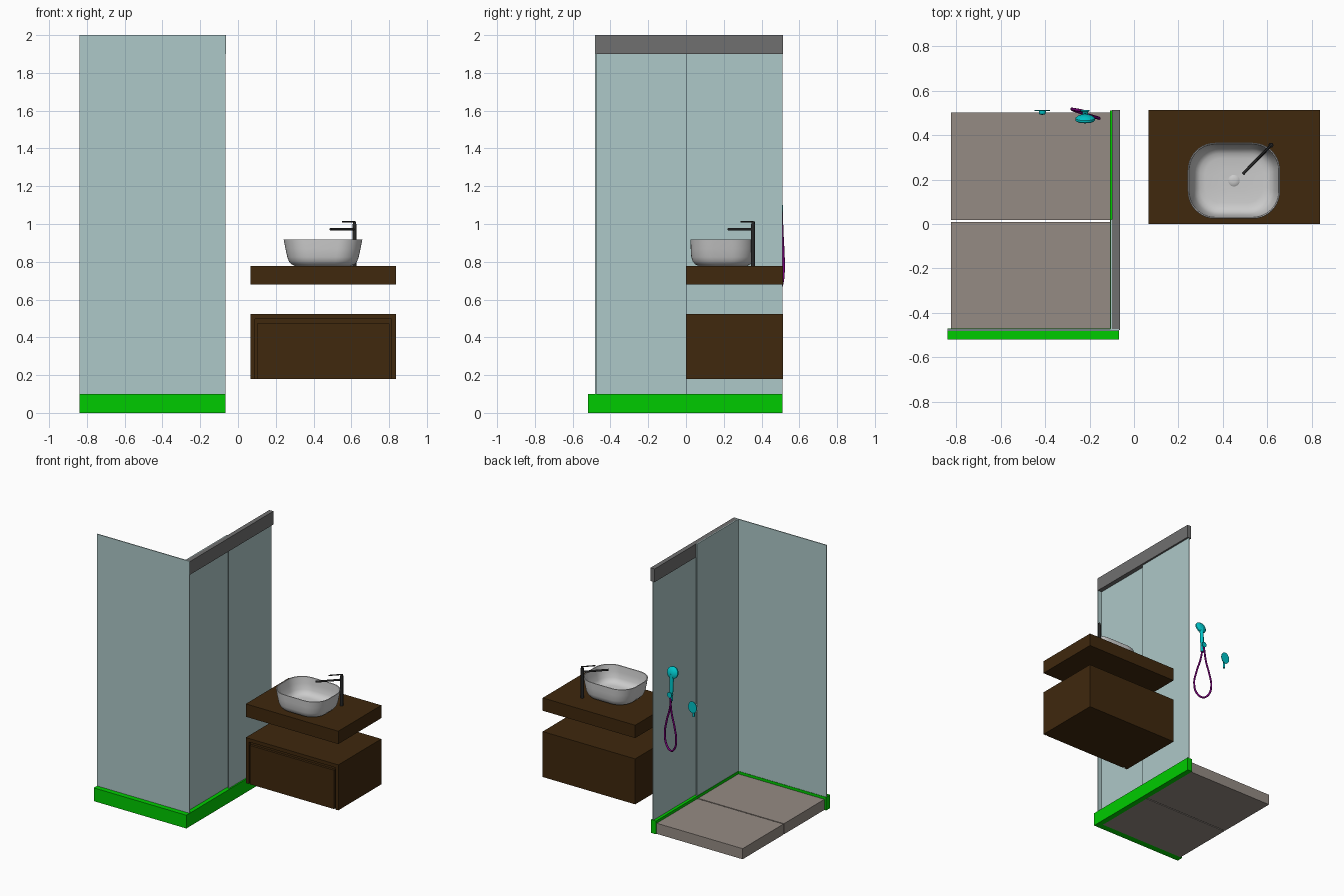
import bpy, bmesh, math
from mathutils import Vector

if "Cube" in bpy.data.objects:
    bpy.data.objects.remove(bpy.data.objects["Cube"])


def mat(name, r, g, b):
    m = bpy.data.materials.new(name)
    m.diffuse_color = (r, g, b, 1)
    m.use_nodes = True
    m.node_tree.nodes["Principled BSDF"].inputs["Base Color"].default_value = m.diffuse_color
    return m


GREEN = mat("green", 0.0, 0.6, 0.0)
WOOD = mat("dark_wood", 0.05, 0.021, 0.004)
GLASS = mat("glass", 0.42, 0.58, 0.58)
TILE = mat("tile", 0.30, 0.26, 0.23)
RAIL = mat("rail", 0.16, 0.16, 0.16)
BLACK = mat("black", 0.02, 0.02, 0.02)
CYAN = mat("cyan", 0.0, 0.55, 0.58)
PURPLE = mat("purple", 0.2, 0.0, 0.2)


def finish(name, bm, m, smooth=False):
    bmesh.ops.recalc_face_normals(bm, faces=bm.faces)
    me = bpy.data.meshes.new(name)
    bm.to_mesh(me)
    bm.free()
    ob = bpy.data.objects.new(name, me)
    bpy.context.collection.objects.link(ob)
    if m:
        me.materials.append(m)
    if smooth:
        bpy.ops.object.select_all(action='DESELECT')
        ob.select_set(True)
        bpy.context.view_layer.objects.active = ob
        bpy.ops.object.shade_smooth_by_angle(angle=math.radians(40))
    return ob


def box(name, x, y, z, m):
    bm = bmesh.new()
    bmesh.ops.create_cube(bm, size=1)
    for v in bm.verts:
        v.co = [a[0] + (c + 0.5) * (a[1] - a[0]) for a, c in zip((x, y, z), v.co)]
    return finish(name, bm, m)


def loft(name, rings, m):
    bm = bmesh.new()
    loops = [[bm.verts.new(p) for p in r] for r in rings]
    n = len(loops[0])
    for a, b in zip(loops, loops[1:]):
        for i in range(n):
            j = (i + 1) % n
            bm.faces.new((a[i], a[j], b[j], b[i]))
    bm.faces.new(loops[0][::-1])
    bm.faces.new(loops[-1])
    return finish(name, bm, m, True)


def turned(name, base, axis, profile, m, sx=1.0, n=24):
    """Circular rings of (distance along axis, radius)."""
    base, axis = Vector(base), Vector(axis).normalized()
    u = axis.cross(Vector((0, 0, 1)))
    u = u.normalized() if u.length > 0.01 else Vector((1, 0, 0))
    w = axis.cross(u)
    ang = [2 * math.pi * i / n for i in range(n)]
    return loft(name, [[base + axis * d + r * (u * math.cos(a) * sx + w * math.sin(a))
                        for a in ang] for d, r in profile], m)


def rod(name, a, b, r, m, r2=None):
    d = Vector(b) - Vector(a)
    return turned(name, a, d, [(0, r), (d.length, r if r2 is None else r2)], m)


# Shower tray: kerbs and two floor slabs
box("front_kerb", (-0.84, -0.067), (-0.52, -0.471), (0, 0.1), GREEN)
box("side_kerb", (-0.108, -0.067), (-0.471, 0.512), (0, 0.1), GREEN)
box("floor_slab_front", (-0.825, -0.108), (-0.471, 0.01), (0, 0.08), TILE)
box("floor_slab_back", (-0.825, -0.108), (0.018, 0.503), (0, 0.08), TILE)

# Glass screens and sliding rail
box("front_glass", (-0.84, -0.067), (-0.481, -0.474), (0.1, 2), GLASS)
box("fixed_side_glass", (-0.105, -0.098), (-0.474, 0.02), (0.1, 2), GLASS)
box("sliding_side_glass", (-0.085, -0.078), (0, 0.512), (0.1, 1.9), GLASS)
box("top_rail", (-0.098, -0.064), (-0.478, 0.513), (1.9, 2), RAIL)

# Vanity: worktop, cabinet shell and drawer front
box("worktop", (0.065, 0.837), (0, 0.513), (0.68, 0.777), WOOD)
box("cabinet_body", (0.065, 0.837), (0.018, 0.513), (0.18, 0.523), WOOD)
for side, x in (("left", (0.065, 0.09)), ("right", (0.812, 0.837))):
    box(side + "_cabinet_edge", x, (0, 0.018), (0.18, 0.523), WOOD)
box("top_cabinet_edge", (0.09, 0.812), (0, 0.018), (0.496, 0.523), WOOD)
box("drawer_front", (0.1, 0.802), (0, 0.018), (0.18, 0.473), WOOD)


# Basin: rounded rectangle rings, outside then inside
def rounded_ring(hx, hy, z, n=10):
    r = 0.72 * hy
    pts = []
    for k, (sx, sy) in enumerate(((1, 1), (-1, 1), (-1, -1), (1, -1))):
        for i in range(n + 1):
            a = math.pi / 2 * (k + i / n)
            pts.append(Vector((0.45 + sx * (hx - r) + r * math.cos(a),
                               0.195 + sy * (hy - r) + r * math.sin(a), z)))
    return pts


SECTION = [(0.13, 0.11, 0.777), (0.15, 0.13, 0.779), (0.168, 0.147, 0.787),
           (0.181, 0.160, 0.803), (0.189, 0.167, 0.825), (0.199, 0.170, 0.87),
           (0.208, 0.171, 0.917), (0.206, 0.169, 0.919), (0.202, 0.165, 0.917),
           (0.193, 0.160, 0.87), (0.181, 0.152, 0.828), (0.170, 0.140, 0.808),
           (0.153, 0.122, 0.796), (0.13, 0.10, 0.792), (0.06, 0.05, 0.789)]
loft("basin", [rounded_ring(*s) for s in SECTION], None)
turned("drain", (0.45, 0.195, 0.787), (0, 0, 1),
       [(0, 0.026), (0.008, 0.026), (0.012, 0.02), (0.014, 0.008)], None)

# Tap
px, py = 0.617, 0.355
rod("tap_post", (px, py, 0.777), (px, py, 1.0), 0.011, BLACK)
rod("tap_cap", (px, py, 1.0), (px, py, 1.012), 0.009, BLACK)
rod("tap_spout", (px, py, 0.972), (0.49, 0.225, 0.972), 0.007, BLACK)
rod("tap_lever", (px, py, 1.011), (0.553, 0.29, 1.011), 0.004, BLACK)

# Hand shower: wall holder, handle and tilted head
turned("shower_holder", (-0.22, 0.513, 1.08), (0, -1, 0),
       [(0, 0.02), (0.006, 0.02), (0.008, 0.013), (0.03, 0.012)], CYAN)
rod("shower_handle", (-0.22, 0.49, 1.03), (-0.22, 0.482, 1.23), 0.011, CYAN, 0.015)
turned("shower_head", (-0.22, 0.492, 1.24), (0, -1, -0.25),
       [(0, 0.015), (0.006, 0.032), (0.016, 0.044), (0.026, 0.044), (0.03, 0.038)], CYAN)

# Hose loop hanging from the handle
cu = bpy.data.curves.new("shower_hose", 'CURVE')
cu.dimensions = '3D'
cu.bevel_depth = 0.007
cu.bevel_resolution = 2
cu.resolution_u = 10
cu.use_fill_caps = True
PATH = [(-0.22, 0.49, 1.04), (-0.205, 0.487, 0.96), (-0.175, 0.482, 0.86),
        (-0.157, 0.476, 0.75), (-0.18, 0.483, 0.675), (-0.22, 0.496, 0.655),
        (-0.26, 0.509, 0.685), (-0.28, 0.517, 0.76), (-0.265, 0.515, 0.85),
        (-0.237, 0.51, 0.95), (-0.222, 0.506, 1.06)]
sp = cu.splines.new('BEZIER')
sp.bezier_points.add(len(PATH) - 1)
for bp, p in zip(sp.bezier_points, PATH):
    bp.co = p
    bp.handle_left_type = bp.handle_right_type = 'AUTO'
cu.materials.append(PURPLE)
bpy.context.collection.objects.link(bpy.data.objects.new("shower_hose", cu))

# Mixer valve: wall plate, knob and lever
turned("valve_plate", (-0.413, 0.514, 1.04), (0, -1, 0),
       [(0, 0.044), (0.004, 0.044), (0.006, 0.04)], CYAN, sx=0.8)
turned("valve_knob", (-0.413, 0.508, 1.045), (0, -1, 0),
       [(0, 0.016), (0.012, 0.015), (0.014, 0.011)], CYAN)
rod("valve_lever", (-0.413, 0.5, 1.045), (-0.413, 0.499, 0.965), 0.008, CYAN)
